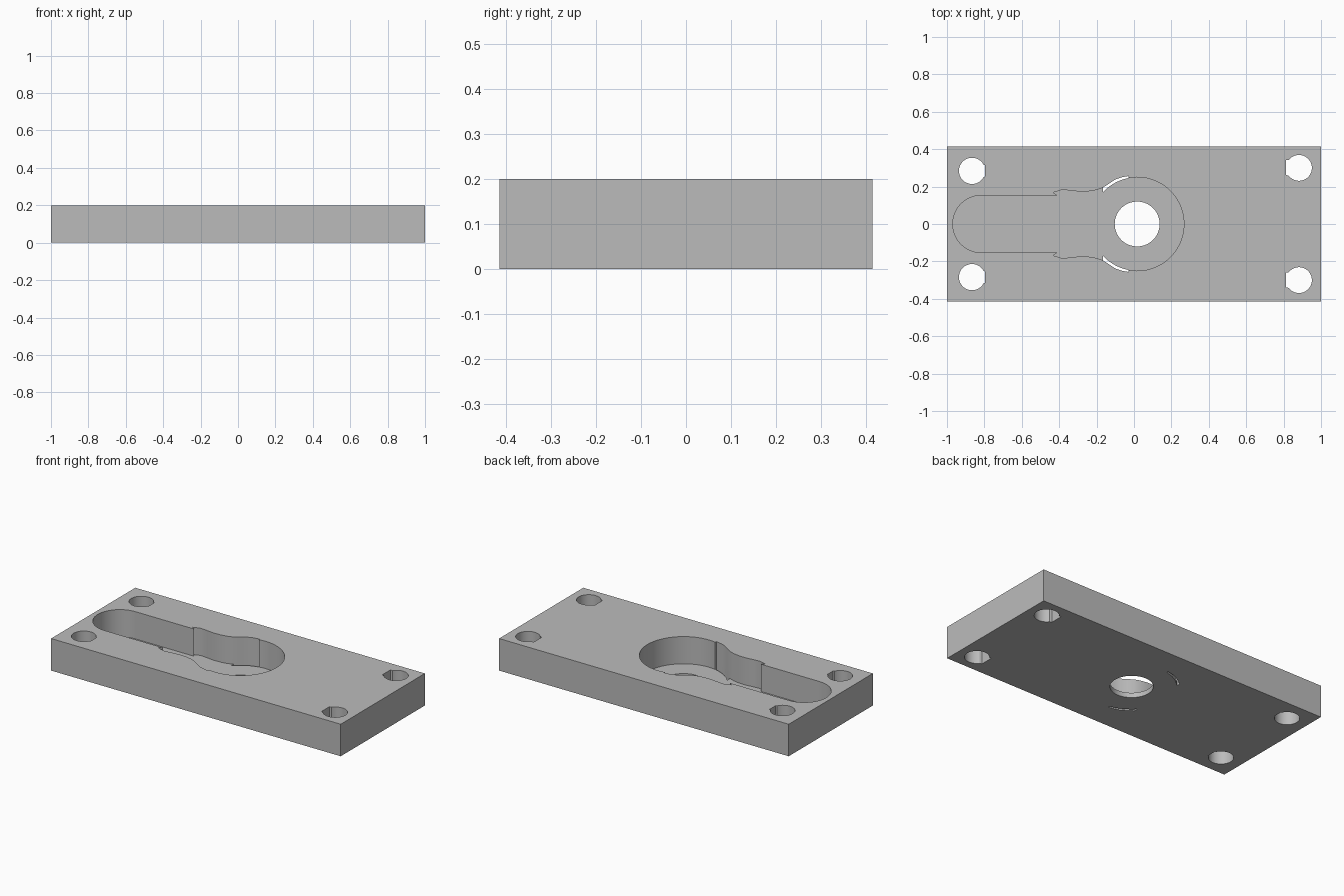
import bpy
from math import sin, cos, radians

cube = bpy.data.objects.get("Cube")
if cube:
    bpy.data.objects.remove(cube, do_unlink=True)

grey = bpy.data.materials.new("plain grey")
grey.use_nodes = True
grey.diffuse_color = (0.5, 0.5, 0.5, 1)
grey.node_tree.nodes["Principled BSDF"].inputs["Base Color"].default_value = (0.5, 0.5, 0.5, 1)


def arc(cx, cy, r, start, end, steps):
    angles = [radians(start + (end - start) * i / steps) for i in range(steps + 1)]
    return [(cx + r * cos(a), cy + r * sin(a)) for a in angles]


def prism(name, outline, z0, z1):
    """Upright prism from a counter-clockwise outline."""
    n = len(outline)
    verts = [(x, y, z) for z in (z0, z1) for x, y in outline]
    faces = [tuple(reversed(range(n))), tuple(range(n, 2 * n))]
    faces += [(i, (i + 1) % n, n + (i + 1) % n, n + i) for i in range(n)]
    mesh = bpy.data.meshes.new(name)
    mesh.from_pydata(verts, [], faces)
    mesh.materials.append(grey)
    obj = bpy.data.objects.new(name, mesh)
    bpy.context.collection.objects.link(obj)
    return obj


def mirrored(points):
    return [(x, -y) for x, y in reversed(points)]


def cut(target, name, outline, z0, z1):
    cutter = prism(name, outline, z0, z1)
    mod = target.modifiers.new(name, "BOOLEAN")
    mod.operation = "DIFFERENCE"
    mod.solver = "EXACT"
    mod.object = cutter
    bpy.context.view_layer.objects.active = target
    bpy.ops.object.modifier_apply(modifier=mod.name)
    bpy.data.objects.remove(cutter, do_unlink=True)


TOP, FLOOR = 0.2, 0.03
HUB_X, HUB_R = 0.017, 0.25

# Base plate
plate = prism("base_plate", [(-1, -0.415), (1, -0.415), (1, 0.415), (-1, 0.415)], 0, TOP)

# Keyhole pocket: round hub, wavy neck and round-ended slot
shoulder = [(-0.03, 0.256), (-0.065, 0.25), (-0.1, 0.238), (-0.135, 0.215), (-0.167, 0.194)]
neck = [(-0.2, 0.182), (-0.24, 0.175), (-0.29, 0.173), (-0.34, 0.179),
        (-0.385, 0.183), (-0.433, 0.168), (-0.41, 0.153)]
side = shoulder + neck
pocket = arc(HUB_X, 0, HUB_R, -100, 100, 64) + side
pocket += arc(-0.816, 0, 0.153, 90, 270, 40) + mirrored(side)
cut(plate, "pocket_cutter", pocket, FLOOR, TOP + 0.1)

# Centre hole through the floor
cut(plate, "centre_cutter", arc(HUB_X, 0, 0.12, 0, 354, 59), -0.1, TOP)

# Thin crescent gaps between the floor disc and the pocket shoulders
crescent = shoulder + arc(HUB_X, 0, HUB_R, 137.4, 101, 12)
for name, outline in (("left", crescent), ("right", mirrored(crescent))):
    cut(plate, name + "_gap_cutter", outline, -0.1, FLOOR + 0.05)

# Corner holes, each with a flat on the side facing the middle
for s in (-1, 1):
    front = arc(0.882, 0.3 * s, 0.069, -143, 143, 48)
    front += [(0.813, 0.3 * s + 0.041), (0.813, 0.3 * s - 0.038)]
    cut(plate, "corner_cutter", front, -0.1, TOP + 0.1)
    rear = arc(-0.866, 0.284 * s, 0.07, 28, 332, 48)
    rear += [(-0.797, 0.284 * s - 0.03), (-0.797, 0.284 * s + 0.03)]
    cut(plate, "corner_cutter", rear, -0.1, TOP + 0.1)

bpy.ops.object.select_all(action="DESELECT")
plate.select_set(True)
bpy.context.view_layer.objects.active = plate
bpy.ops.object.shade_smooth_by_angle(angle=radians(25))
